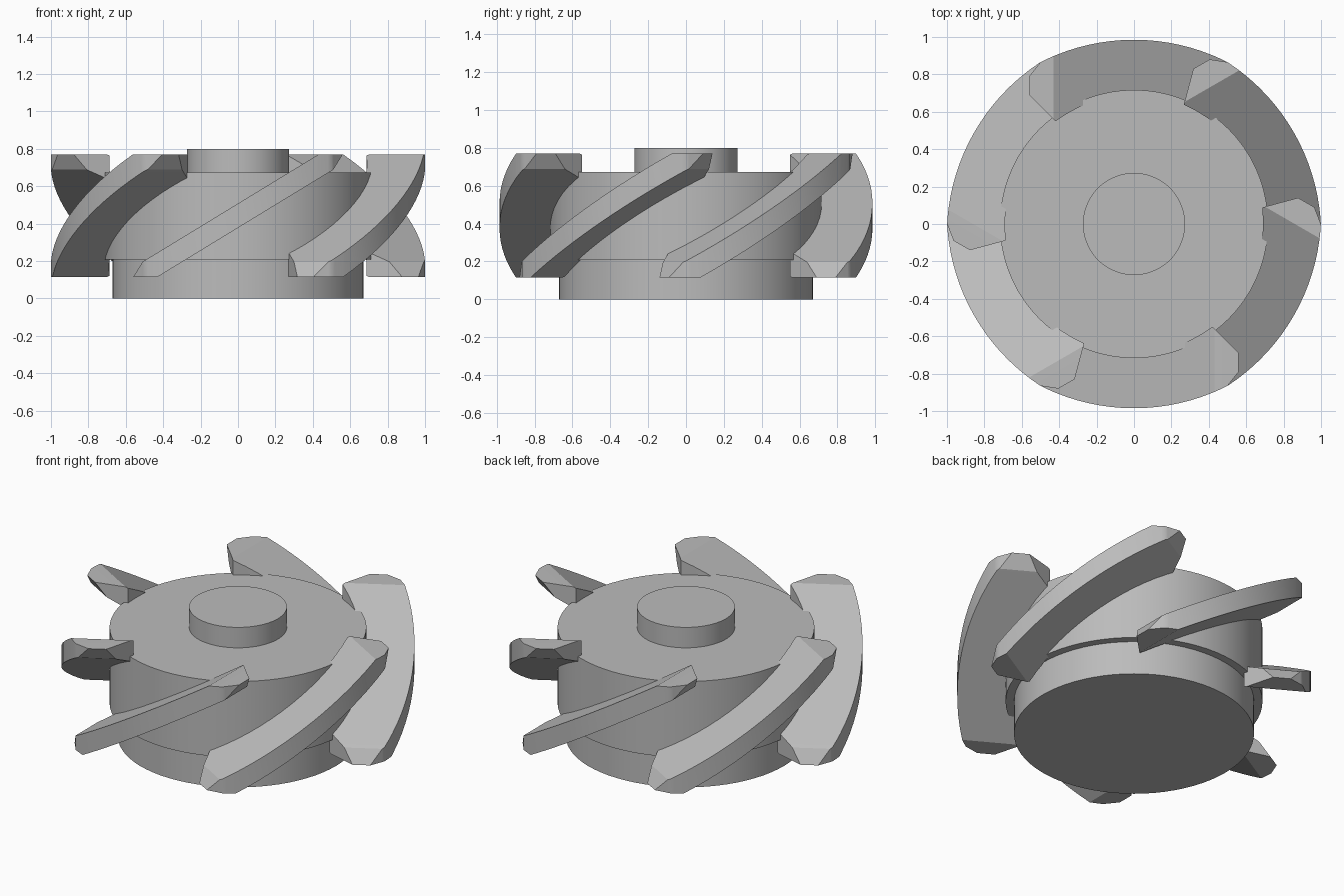
import bpy, bmesh, math

default = bpy.data.objects.get("Cube")
if default:
    bpy.data.objects.remove(default, do_unlink=True)

grey = bpy.data.materials.new("plain_grey")
grey.use_nodes = True
grey.diffuse_color = (0.5, 0.5, 0.5, 1)
grey.node_tree.nodes["Principled BSDF"].inputs["Base Color"].default_value = (0.5, 0.5, 0.5, 1)


def finish(bm, name):
    """Turn a bmesh into a mesh with outward normals and the grey material."""
    bmesh.ops.remove_doubles(bm, verts=bm.verts, dist=0.0005)
    bmesh.ops.recalc_face_normals(bm, faces=bm.faces)
    mesh = bpy.data.meshes.new(name)
    bm.to_mesh(mesh)
    bm.free()
    mesh.materials.append(grey)
    return mesh


def place(mesh, name, angle=0.0):
    obj = bpy.data.objects.new(name, mesh)
    bpy.context.collection.objects.link(obj)
    obj.rotation_euler.z = angle
    return obj


def smooth(obj):
    bpy.ops.object.select_all(action='DESELECT')
    obj.select_set(True)
    bpy.context.view_layer.objects.active = obj
    bpy.ops.object.shade_smooth_by_angle(angle=math.radians(25))


# Hub: stepped drum with a small boss on top, turned from one profile
SEGMENTS = 72
profile = [(0.67, 0), (0.67, 0.207), (0.717, 0.207), (0.717, 0.674), (0.273, 0.674), (0.273, 0.8)]
bm = bmesh.new()
rings = []
for r, z in profile:
    rings.append([bm.verts.new((r * math.cos(a), r * math.sin(a), z))
                  for a in (math.tau * i / SEGMENTS for i in range(SEGMENTS))])
for low, high in zip(rings, rings[1:]):
    for i in range(SEGMENTS):
        j = (i + 1) % SEGMENTS
        bm.faces.new((low[i], low[j], high[j], high[i]))
bm.faces.new(rings[0])
bm.faces.new(rings[-1])
smooth(place(finish(bm, "hub"), "hub"))

# Blade: a tilted flat slab with a curved rim and bevelled, pointed ends
BOTTOM, TOP, TIP = 0.115, 0.77, 0.56
SLOPE, HALF, END_SLOPE = 0.61, 0.065, 1.62


def section(x):
    """Four corners of the blade cross-section at tangential position x."""
    mid = (BOTTOM + TOP) / 2 + SLOPE * x
    upper = min(TOP, mid + HALF, BOTTOM + (x + TIP) * END_SLOPE)
    lower = max(BOTTOM, mid - HALF, TOP - (TIP - x) * END_SLOPE)
    a = abs(x)
    rim = min(0.985 * math.sqrt(1 - (a / 1.045) ** 2), 0.79 + (TIP - a) * 1.25)
    root = max(math.sqrt(0.69 ** 2 - a * a), 0.69 - (TIP - a) * 1.0)
    return [(x, -root, lower), (x, -rim, lower), (x, -rim, upper), (x, -root, upper)]


half_stations = [0.06 * i for i in range(1, 8)] + [0.43, 0.45, 0.48, 0.5, 0.51, TIP]
stations = [-x for x in reversed(half_stations)] + [0] + half_stations
bm = bmesh.new()
loops = [[bm.verts.new(p) for p in section(x)] for x in stations]
for a, b in zip(loops, loops[1:]):
    for i in range(4):
        j = (i + 1) % 4
        bm.faces.new((a[i], a[j], b[j], b[i]))
bm.faces.new(loops[0])
bm.faces.new(loops[-1])
blade_mesh = finish(bm, "blade")
for n in range(6):
    blade = place(blade_mesh, f"blade_{n + 1}", math.radians(60 * n))
smooth(blade)
